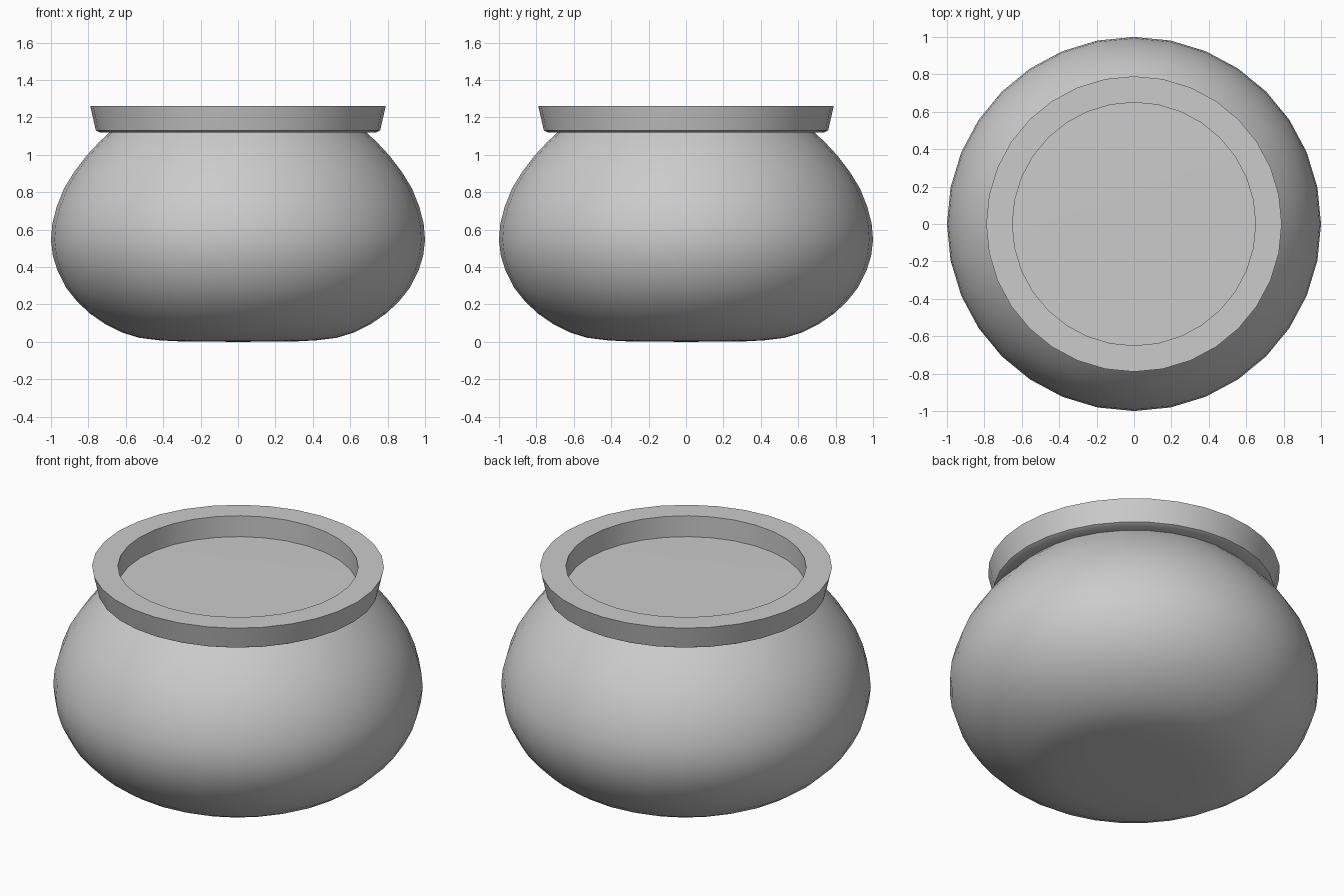
import bpy, bmesh, math

if "Cube" in bpy.data.objects:
    bpy.data.objects.remove(bpy.data.objects["Cube"])

SIDES = 32


def lathe(name, profile, closed=False, angle=40):
    """Spin an (r, z) profile around z; points with r = 0 become poles."""
    bm = bmesh.new()
    rings = []
    for r, z in profile:
        if r == 0:
            rings.append([bm.verts.new((0, 0, z))] * SIDES)
        else:
            rings.append([bm.verts.new((r * math.cos(2 * math.pi * i / SIDES),
                                        r * math.sin(2 * math.pi * i / SIDES), z))
                          for i in range(SIDES)])
    pairs = list(zip(rings, rings[1:]))
    if closed:
        pairs.append((rings[-1], rings[0]))
    for a, b in pairs:
        for i in range(SIDES):
            j = (i + 1) % SIDES
            bm.faces.new(list(dict.fromkeys((a[i], a[j], b[j], b[i]))))
    bmesh.ops.recalc_face_normals(bm, faces=bm.faces)
    mesh = bpy.data.meshes.new(name)
    bm.to_mesh(mesh)
    bm.free()
    obj = bpy.data.objects.new(name, mesh)
    bpy.context.collection.objects.link(obj)
    bpy.ops.object.select_all(action='DESELECT')
    obj.select_set(True)
    bpy.context.view_layer.objects.active = obj
    bpy.ops.object.shade_smooth_by_angle(angle=math.radians(angle))
    return obj


# Round squat body, running up inside the rim and closed by the flat filling
lathe("pot_body", [
    (0, 0), (0.30, 0.002), (0.42, 0.008), (0.53, 0.022), (0.62, 0.05),
    (0.71, 0.095), (0.79, 0.15), (0.86, 0.215), (0.92, 0.29), (0.965, 0.38),
    (0.99, 0.46), (1.0, 0.545), (0.993, 0.63), (0.97, 0.72), (0.93, 0.82),
    (0.875, 0.91), (0.81, 0.995), (0.74, 1.07), (0.67, 1.135), (0, 1.14)])

# Flared collar with a small undercut lip
lathe("pot_rim", [
    (0.65, 1.12), (0.74, 1.12), (0.76, 1.13), (0.79, 1.26), (0.65, 1.26)],
    closed=True, angle=30)
